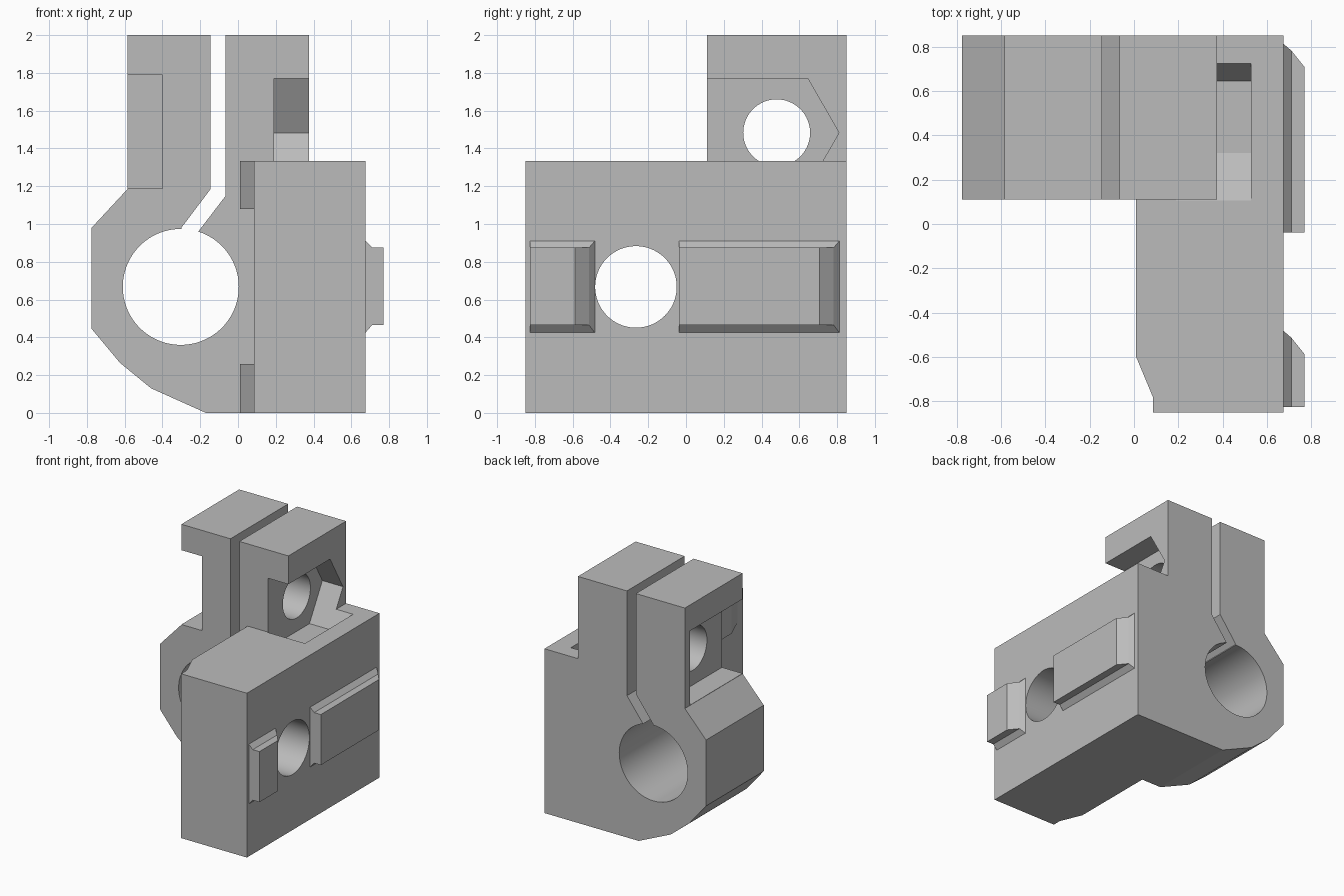
import bpy, bmesh, math
from mathutils import Vector

cube = bpy.data.objects.get("Cube")
if cube:
    bpy.data.objects.remove(cube, do_unlink=True)

grey = bpy.data.materials.new("plain_grey")
grey.use_nodes = True
grey.diffuse_color = (0.5, 0.5, 0.5, 1)
grey.node_tree.nodes["Principled BSDF"].inputs["Base Color"].default_value = (0.5, 0.5, 0.5, 1)


def loft(name, rings):
    """Solid through a list of closed rings with equal point counts."""
    bm = bmesh.new()
    loops = [[bm.verts.new(p) for p in ring] for ring in rings]
    bm.faces.new(loops[0])
    bm.faces.new(loops[-1])
    for a, b in zip(loops, loops[1:]):
        for i in range(len(a)):
            j = (i + 1) % len(a)
            bm.faces.new((a[i], a[j], b[j], b[i]))
    bmesh.ops.recalc_face_normals(bm, faces=bm.faces)
    mesh = bpy.data.meshes.new(name)
    bm.to_mesh(mesh)
    bm.free()
    mesh.materials.append(grey)
    obj = bpy.data.objects.new(name, mesh)
    bpy.context.collection.objects.link(obj)
    return obj


def prism(name, axis, profile, lo, hi):
    """Extrude a 2D profile along an axis; the other two axes keep their order."""
    def point(p, d):
        q = list(p)
        q.insert("xyz".index(axis), d)
        return Vector(q)
    return loft(name, [[point(p, d) for p in profile] for d in (lo, hi)])


def circle(u, v, r, n=64):
    return [(u + r * math.cos(math.tau * i / n), v + r * math.sin(math.tau * i / n))
            for i in range(n)]


def box(u0, u1, v0, v1):
    return [(u0, v0), (u1, v0), (u1, v1), (u0, v1)]


def combine(target, tool, operation):
    mod = target.modifiers.new(tool.name, "BOOLEAN")
    mod.operation = operation
    mod.solver = "EXACT"
    mod.object = tool
    bpy.context.view_layer.objects.active = target
    bpy.ops.object.modifier_apply(modifier=mod.name)
    bpy.data.objects.remove(tool, do_unlink=True)


# Clamp body with the two arms still joined
body = prism("clamp_body", "y", [
    (-0.585, 2), (-0.585, 1.185), (-0.775, 0.98), (-0.775, 0.445),
    (-0.625, 0.265), (-0.46, 0.13), (-0.17, 0), (0.675, 0),
    (0.675, 1.333), (0.375, 1.333), (0.375, 2)], 0.11, 0.85)

# Mounting block with its chamfered front corner and side recess
block = prism("mounting_block", "z", [
    (0.675, 0.85), (0.01, 0.85), (0.01, -0.6), (0.085, -0.78),
    (0.085, -0.85), (0.675, -0.85)], 0, 1.333)
combine(block, prism("side_recess", "y", box(-0.1, 0.085, 0.26, 1.08), -0.9, 0.11), "DIFFERENCE")
combine(body, block, "UNION")

# Bores, clamping slit and the two arm pockets
cuts = [
    prism("shaft_bore", "y", circle(-0.303, 0.667, 0.307, 96), 0.05, 0.95),
    prism("clamping_slit", "y", [
        (-0.145, 2.1), (-0.145, 1.185), (-0.3, 0.98), (-0.3, 0.9),
        (-0.21, 0.9), (-0.21, 0.96), (-0.065, 1.15), (-0.065, 2.1)], 0.05, 0.95),
    prism("cross_bore", "x", circle(-0.265, 0.667, 0.216), -0.2, 0.9),
    prism("bolt_hole", "x", circle(0.48, 1.483, 0.177), -0.7, 0.3),
    prism("nut_pocket", "x", [
        (0.05, 1.77), (0.05, 1.37), (0.105, 1.333), (0.32, 1.197),
        (0.645, 1.197), (0.81, 1.483), (0.645, 1.77)], 0.19, 0.527),
    prism("bolt_head_pocket", "y", box(-0.9, -0.4, 1.187, 1.79), 0.0, 0.785),
]
for cut in cuts:
    combine(body, cut, "DIFFERENCE")

# Merge flat regions left over from the booleans
bm = bmesh.new()
bm.from_mesh(body.data)
bmesh.ops.remove_doubles(bm, verts=bm.verts, dist=0.0001)
bmesh.ops.dissolve_limit(bm, angle_limit=0.005, verts=bm.verts, edges=bm.edges)
bm.to_mesh(body.data)
bm.free()


# Locating rails: flared root, upright lip, sloped rear end
def rail(name, y0, y1):
    levels = [(0.675, 0.425, 0.91, 0), (0.71, 0.465, 0.875, 0.03), (0.77, 0.465, 0.875, 0.105)]
    return loft(name, [[(x, y, z) for y, z in box(y0, y1 - cut, z0, z1)]
                       for x, z0, z1, cut in levels])


rail("front_rail", -0.825, -0.483)
rail("rear_rail", -0.038, 0.812)

# Smooth bores with sharp edges kept
bpy.ops.object.select_all(action="DESELECT")
body.select_set(True)
bpy.context.view_layer.objects.active = body
bpy.ops.object.shade_smooth_by_angle(angle=math.radians(20))
